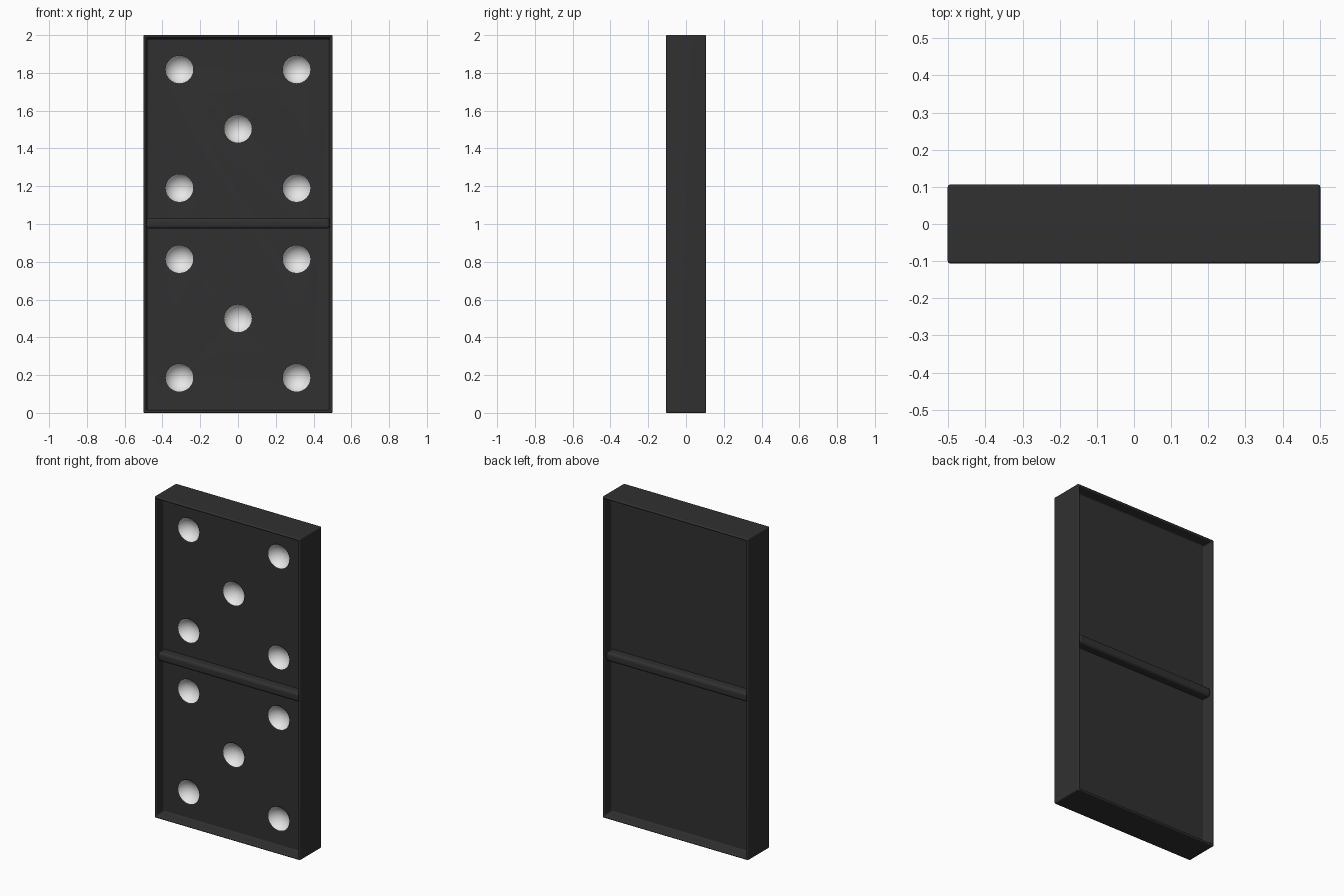
import bpy, bmesh, math
from mathutils import Matrix, Vector

if "Cube" in bpy.data.objects:
    bpy.data.objects.remove(bpy.data.objects["Cube"], do_unlink=True)

WIDTH, DEPTH, HEIGHT = 1.003, 0.212, 2.0
RECESS = 0.062
FLOOR = DEPTH / 2 - RECESS      # distance of the panel floors from the middle
MIDDLE = 1.004                  # height of the divider


def material(name, value):
    mat = bpy.data.materials.new(name)
    mat.use_nodes = True
    colour = (value, value, value, 1)
    mat.diffuse_color = colour
    mat.node_tree.nodes["Principled BSDF"].inputs["Base Color"].default_value = colour
    return mat


charcoal = material("charcoal", 0.03)
white = material("white", 0.8)


def make_object(name, bm, mats):
    mesh = bpy.data.meshes.new(name)
    bm.to_mesh(mesh)
    bm.free()
    obj = bpy.data.objects.new(name, mesh)
    bpy.context.collection.objects.link(obj)
    for mat in mats:
        mesh.materials.append(mat)
    return obj


def add_box(bm, centre, size):
    bmesh.ops.create_cube(bm, size=1, matrix=Matrix.Translation(centre)
                          @ Matrix.Diagonal((*size, 1)))


def round_edges(bm, radius):
    bm.normal_update()
    sharp = [e for e in bm.edges if e.calc_face_angle(0) > math.radians(20)]
    bmesh.ops.bevel(bm, geom=sharp, offset=radius, segments=4, profile=0.5,
                    affect='EDGES', clamp_overlap=True)


def smooth(obj):
    bpy.ops.object.select_all(action='DESELECT')
    obj.select_set(True)
    bpy.context.view_layer.objects.active = obj
    bpy.ops.object.shade_smooth_by_angle(angle=math.radians(40))
    flat = obj.modifiers.new("flat_faces", 'WEIGHTED_NORMAL')
    flat.keep_sharp = True


# Tile body: a slab with a raised rim around a deep sunken panel on both sides
bm = bmesh.new()
add_box(bm, (0, 0, HEIGHT / 2), (WIDTH, DEPTH, HEIGHT))
panels = [f for f in bm.faces if abs(f.normal.y) > 0.9]
bmesh.ops.inset_individual(bm, faces=panels, thickness=0.02)
bmesh.ops.inset_individual(bm, faces=panels, thickness=0.01, depth=-RECESS)
round_edges(bm, 0.009)
body = make_object("tile_body", bm, [charcoal, white])

# Pip cutter: round bowls with a flared lip, five on each half
bowl_radius, bowl_depth, lip, steps, sides = 0.071, 0.04, 0.008, 8, 32
sphere = (bowl_radius ** 2 + bowl_depth ** 2) / (2 * bowl_depth)
reach = math.asin(bowl_radius / sphere)
profile = [(sphere * math.sin(reach * i / steps),
            lip + bowl_depth - sphere * (1 - math.cos(reach * i / steps)))
           for i in range(1, steps + 1)]
profile += [(0.073, 0.003), (0.079, -0.001), (0.079, -0.04)]
bm = bmesh.new()
for half in (0.5, 1.504):
    spots = [(0, 0)] + [(sx, sz) for sx in (-1, 1) for sz in (-1, 1)]
    for sx, sz in spots:
        centre = Vector((sx * 0.31, -FLOOR, half + sz * 0.314))
        rings = [[bm.verts.new(centre + Vector((r * math.cos(a), d, r * math.sin(a))))
                  for a in (math.tau * k / sides for k in range(sides))]
                 for r, d in profile]
        tip = bm.verts.new(centre + Vector((0, lip + bowl_depth, 0)))
        for k in range(sides):
            n = (k + 1) % sides
            bm.faces.new((tip, rings[0][k], rings[0][n])).material_index = 1
            for i in range(len(rings) - 1):
                face = bm.faces.new((rings[i][k], rings[i + 1][k],
                                     rings[i + 1][n], rings[i][n]))
                face.material_index = 1 if i < steps else 0
        bm.faces.new(rings[-1])
bmesh.ops.recalc_face_normals(bm, faces=bm.faces)
cutter = make_object("pip_cutter", bm, [charcoal, white])
cutter.hide_render = True

# Carve the pips, then smooth the body while keeping its panels flat
cut = body.modifiers.new("pips", 'BOOLEAN')
cut.operation = 'DIFFERENCE'
cut.solver = 'EXACT'
cut.object = cutter
bpy.context.view_layer.objects.active = body
bpy.ops.object.modifier_apply(modifier=cut.name)
bpy.data.objects.remove(cutter, do_unlink=True)
smooth(body)

# Dividers: a rounded bar across the middle of each side, just below the rim
bar_height = RECESS - 0.008
for name, side in (("front_divider", -1), ("back_divider", 1)):
    bm = bmesh.new()
    add_box(bm, (0, side * FLOOR, MIDDLE), (WIDTH - 0.03, bar_height * 2, 0.058))
    round_edges(bm, 0.018)
    smooth(make_object(name, bm, [charcoal]))
